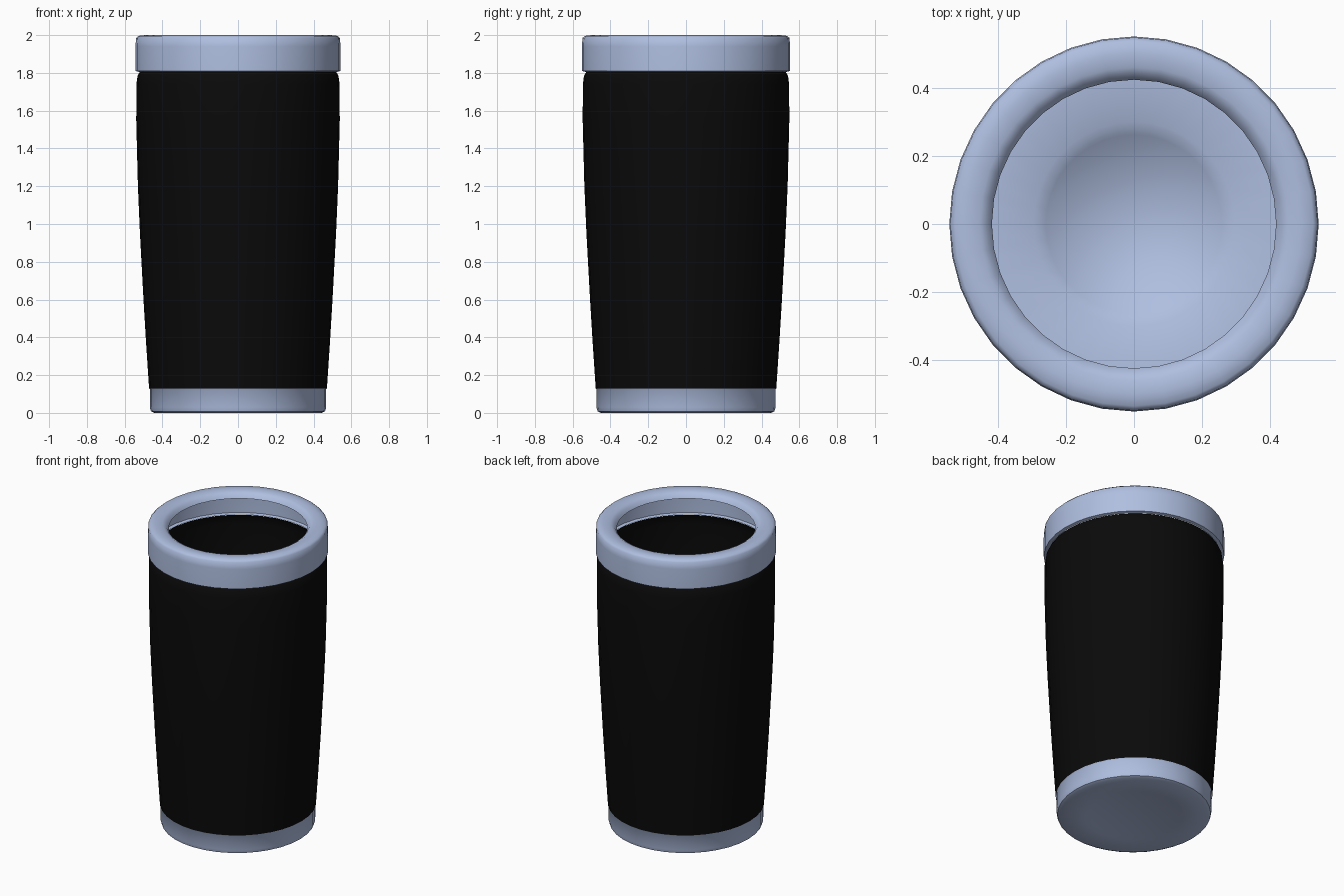
import bpy, bmesh, math

cube = bpy.data.objects.get("Cube")
if cube:
    bpy.data.objects.remove(cube, do_unlink=True)

SIDES = 36
SQUASH = 0.985  # slightly narrower across x


def material(name, color, metallic=0.0):
    m = bpy.data.materials.new(name)
    m.use_nodes = True
    m.diffuse_color = (*color, 1)
    m.node_tree.nodes["Principled BSDF"].inputs["Base Color"].default_value = (*color, 1)
    return m


def lathe(name, profile, mat, angle):
    """Turn (radius, height) points, ordered bottom to outside to top, around z."""
    bm = bmesh.new()
    rings = []
    for r, z in profile:
        rings.append([bm.verts.new((SQUASH * r * math.cos(math.tau * k / SIDES),
                                    r * math.sin(math.tau * k / SIDES), z))
                      for k in range(SIDES)])
    for low, high in zip(rings, rings[1:]):
        for k in range(SIDES):
            n = (k + 1) % SIDES
            bm.faces.new((low[k], low[n], high[n], high[k]))
    # Close the poles
    bmesh.ops.remove_doubles(bm, verts=bm.verts, dist=1e-5)
    mesh = bpy.data.meshes.new(name)
    bm.to_mesh(mesh)
    bm.free()
    mesh.materials.append(mat)
    obj = bpy.data.objects.new(name, mesh)
    bpy.context.collection.objects.link(obj)
    bpy.ops.object.select_all(action="DESELECT")
    obj.select_set(True)
    bpy.context.view_layer.objects.active = obj
    bpy.ops.object.shade_smooth_by_angle(angle=math.radians(angle))
    return obj


steel = material("pale blue steel", (0.43, 0.52, 0.75))
black = material("matte black", (0.003, 0.003, 0.003))

# Base: shallow recess underneath, dished floor inside
bowl = [(0.3 * math.cos(t), 0.13 - 0.1 * math.sin(t))
        for t in (math.pi / 2 * i / 8 for i in range(9))]
bowl = [(0.3 * (1 - i / 8), 0.03 + 0.1 * (1 - i / 8) ** 2) for i in range(9)]
lathe("base", [(0, 0.008), (0.27, 0.008), (0.3, 0), (0.45, 0), (0.468, 0.008),
               (0.474, 0.03), (0.474, 0.125), (0.478, 0.13)] + bowl, steel, 40)

# Body: thin tapered wall, open at both ends
lathe("body", [(0.478, 0.13), (0.494, 0.37), (0.508, 0.6), (0.527, 0.95),
               (0.538, 1.2), (0.547, 1.55), (0.546, 1.74), (0.54, 1.785),
               (0.528, 1.805)], black, 60)

# Rim: hollow collar curling in to the mouth
lathe("rim", [(0.53, 1.805), (0.551, 1.81), (0.551, 1.94), (0.548, 1.985),
              (0.535, 1.996), (0.5, 2), (0.46, 1.997), (0.438, 1.985),
              (0.424, 1.962)], steel, 60)
